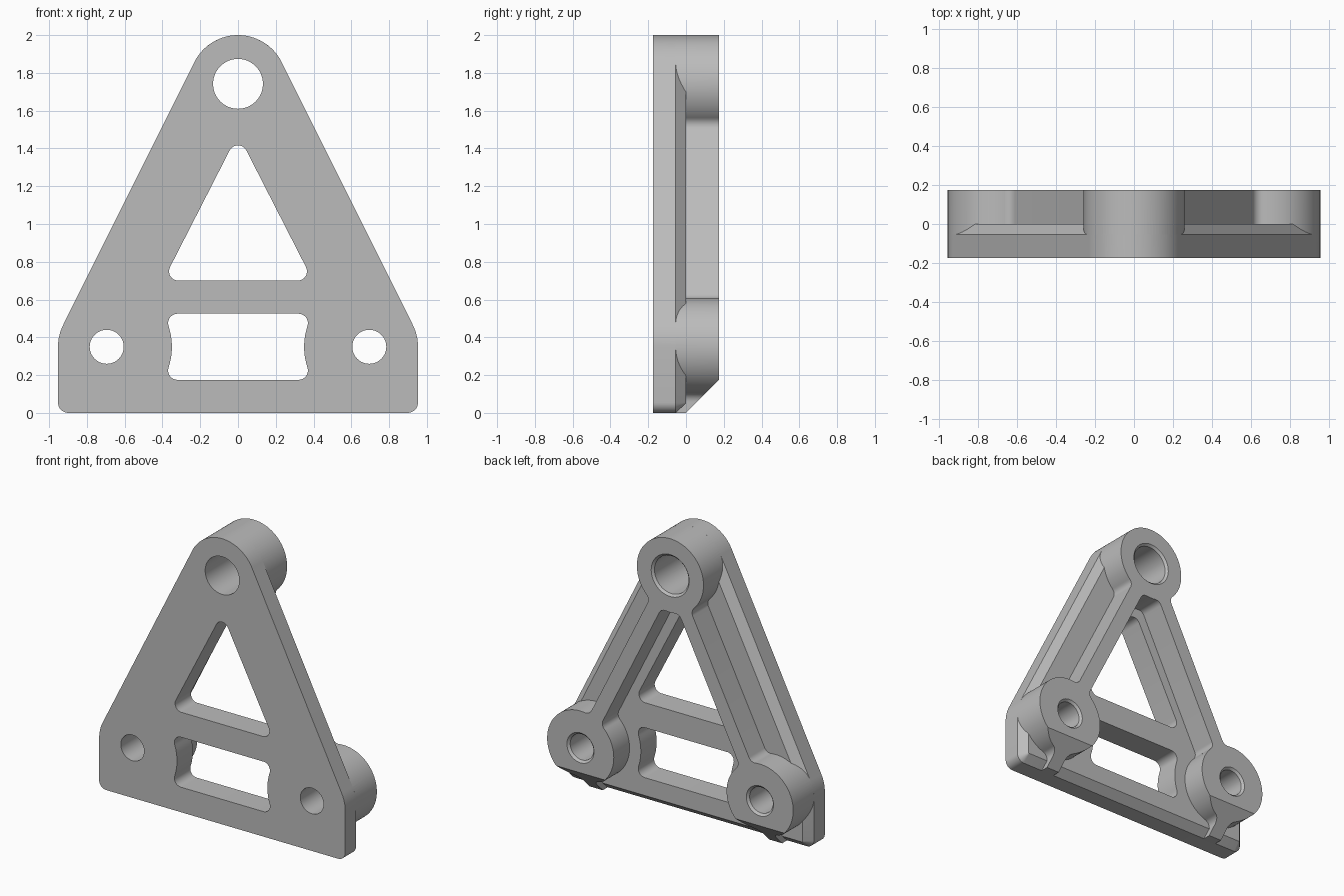
import bpy, bmesh
from math import sin, cos, pi, atan2, sqrt
from mathutils import Vector

cube = bpy.data.objects.get("Cube")
if cube:
    bpy.data.objects.remove(cube, do_unlink=True)

# Main dimensions
FRONT, STEP, BACK, TOP = -0.175, -0.055, 0.0, 0.175   # depth levels along y
BOSS_R, RIB_HALF, FILLET = 0.258, 0.05, 0.05
APEX = Vector((0, 1.742))
FEET = [Vector((s * 0.695, 0.35)) for s in (1, -1)]
SLOPE = atan2(0.695, APEX.y - 0.35)                   # angle of the outer edge normal

grey = bpy.data.materials.new("grey_metal")
grey.use_nodes = True
COLOR = (0.5, 0.5, 0.5, 1)
grey.diffuse_color = COLOR
grey.node_tree.nodes["Principled BSDF"].inputs["Base Color"].default_value = COLOR


def arc(c, r, a0, a1, n=16):
    return [(c[0] + r * cos(a0 + (a1 - a0) * i / n),
             c[1] + r * sin(a0 + (a1 - a0) * i / n)) for i in range(n + 1)]


def loft(name, rings):
    """Solid through closed rings of 3D points, capped at both ends."""
    bm = bmesh.new()
    loops = [[bm.verts.new(p) for p in ring] for ring in rings]
    for a, b in zip(loops, loops[1:]):
        for i in range(len(a)):
            j = (i + 1) % len(a)
            bm.faces.new((a[i], a[j], b[j], b[i]))
    bm.faces.new(loops[0])
    bm.faces.new(loops[-1])
    bmesh.ops.recalc_face_normals(bm, faces=bm.faces)
    mesh = bpy.data.meshes.new(name)
    bm.to_mesh(mesh)
    bm.free()
    mesh.materials.append(grey)
    obj = bpy.data.objects.new(name, mesh)
    bpy.context.collection.objects.link(obj)
    return obj


def prism(name, outline, y0, y1):
    return loft(name, [[(x, y, z) for x, z in outline] for y in (y0, y1)])


def combine(target, tool, operation):
    mod = target.modifiers.new(operation.lower(), 'BOOLEAN')
    mod.object, mod.operation, mod.solver = tool, operation, 'EXACT'
    bpy.context.view_layer.objects.active = target
    bpy.ops.object.modifier_apply(modifier=mod.name)
    bpy.data.objects.remove(tool, do_unlink=True)


def plate_outline(inset):
    c = 0.055
    edge = FEET[0].x + BOSS_R
    return (arc((edge - c, c), c - inset, -pi / 2, 0, 8)
            + arc(FEET[0], BOSS_R - inset, 0, SLOPE, 8)
            + arc(APEX, BOSS_R - inset, SLOPE, pi - SLOPE, 40)
            + arc(FEET[1], BOSS_R - inset, pi - SLOPE, pi, 8)
            + arc((c - edge, c), c - inset, pi, 1.5 * pi, 8))


def rib(name, start, end, flare_end):
    """Bar between two points, filleted where it meets the bosses."""
    axis = (end - start).normalized()
    side = Vector((-axis.y, axis.x))
    length = (end - start).length
    h = RIB_HALF + FILLET
    a = sqrt((BOSS_R + FILLET) ** 2 - h * h)
    flare = arc((a, h), FILLET, pi + atan2(h, a), 1.5 * pi, 10)
    far = [(length - u, v) for u, v in reversed(flare)] if flare_end else [(length, RIB_HALF)]
    half = flare + far
    outline = half + [(u, -v) for u, v in reversed(half)]
    points = [start + axis * u + side * v for u, v in outline]
    return prism(name, points, STEP, TOP)


# Plate with a bevelled back rim
levels = ((FRONT, 0), (STEP, 0), (BACK, 0.05))
bracket = loft("bracket_plate", [[(x, y, z) for x, z in plate_outline(d)] for y, d in levels])

# Bosses, sloping ribs and short ribs below the lower bosses
for centre in [APEX] + FEET:
    combine(bracket, prism("boss", arc(centre, BOSS_R, 0, 2 * pi, 96)[:-1], STEP, TOP), 'UNION')
for foot in FEET:
    combine(bracket, rib("sloping_rib", APEX, foot, True), 'UNION')
    combine(bracket, rib("lower_rib", foot, Vector((foot.x, 0)), False), 'UNION')

# Slanted cut under the lower bosses
wedge = [(-0.05, -0.05), (0.4, 0.4), (0.4, -0.05)]
combine(bracket, loft("slant_cutter", [[(x, y, z) for y, z in wedge] for x in (-1.2, 1.2)]),
        'DIFFERENCE')

# Triangular window
r = 0.05
triangle = (arc((0.315, 0.75), r, -pi / 2, SLOPE, 12)
            + arc((0, 1.366), r, SLOPE, pi - SLOPE, 12)
            + arc((-0.315, 0.75), r, pi - SLOPE, 1.5 * pi, 12))
combine(bracket, prism("triangle_cutter", triangle, -0.5, 0.5), 'DIFFERENCE')

# Lower window, its sides curving around the bosses
low, high, mid, bulge = 0.175, 0.525, 0.35, 0.345
swing = 0.3
right = (arc((0.32, low + r), r, -pi / 2, 0.2, 10)
         + arc(FEET[0], bulge, pi + swing, pi - swing, 12)
         + arc((0.32, high - r), r, -0.2, pi / 2, 10))
window = right + [(-x, z) for x, z in reversed(right)]
combine(bracket, prism("window_cutter", window, -0.5, 0.5), 'DIFFERENCE')

# Bolt holes with a small countersink at the back
for centre, radius in [(APEX, 0.132)] + [(f, 0.09) for f in FEET]:
    steps = ((-0.5, radius), (TOP - 0.015, radius), (TOP + 0.015, radius + 0.03))
    rings = [[(x, y, z) for x, z in arc(centre, q, 0, 2 * pi, 64)[:-1]] for y, q in steps]
    combine(bracket, loft("hole_cutter", rings), 'DIFFERENCE')

# Smooth round walls, keep creases sharp
bpy.ops.object.select_all(action='DESELECT')
bracket.select_set(True)
bpy.context.view_layer.objects.active = bracket
bpy.ops.object.shade_smooth_by_angle(angle=0.4)
